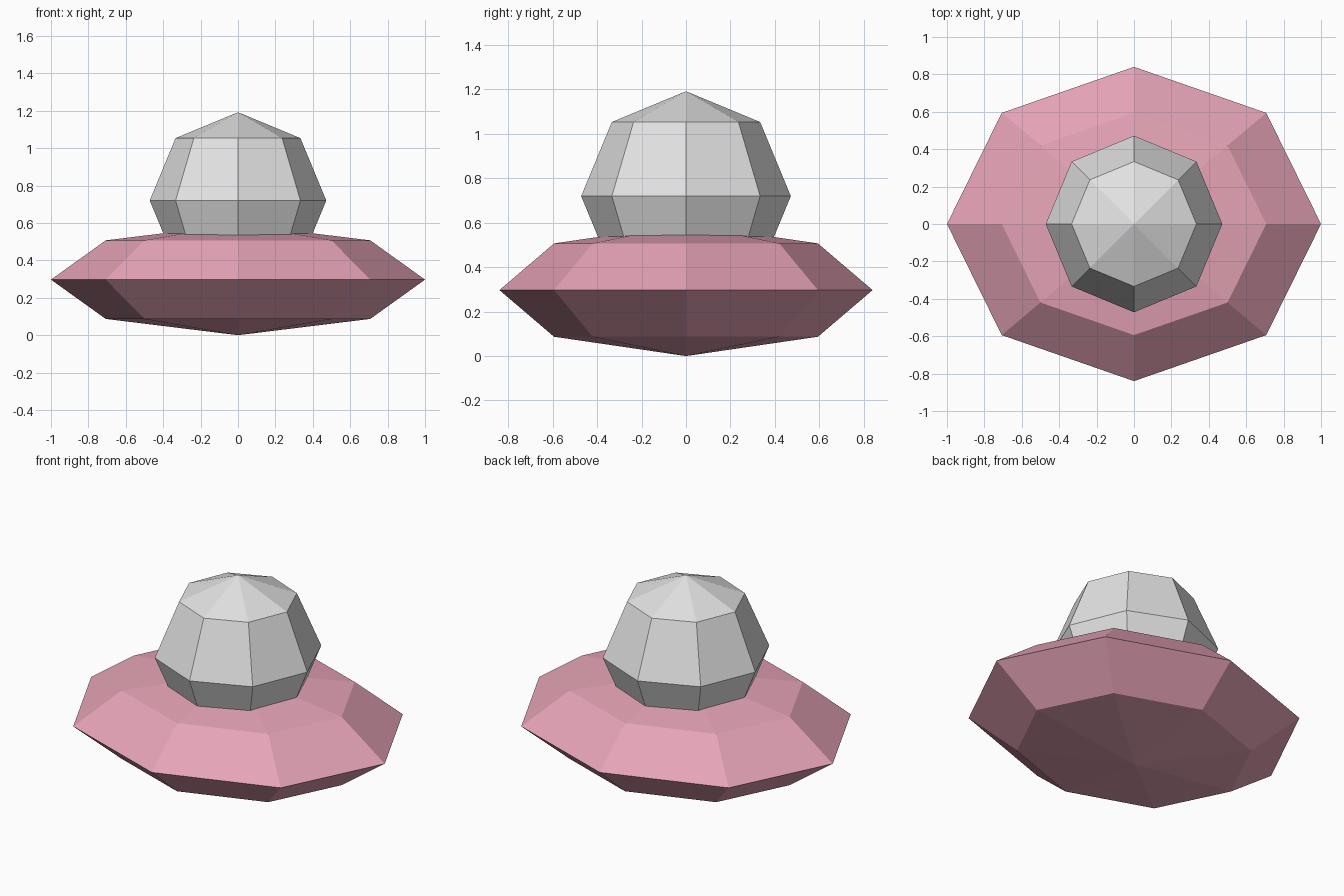
import bpy

if "Cube" in bpy.data.objects:
    bpy.data.objects.remove(bpy.data.objects["Cube"])


def material(name, rgb):
    mat = bpy.data.materials.new(name)
    mat.diffuse_color = (*rgb, 1.0)
    mat.use_nodes = True
    mat.node_tree.nodes["Principled BSDF"].inputs["Base Color"].default_value = mat.diffuse_color
    return mat


def faceted_ball(name, centre_z, radii, mat):
    # Eight-sided, four-band ball with a vertex on +x, scaled to its radii
    bpy.ops.mesh.primitive_uv_sphere_add(segments=8, ring_count=4, radius=1,
                                         location=(0, 0, centre_z))
    ob = bpy.context.object
    ob.name = name
    ob.scale = radii
    bpy.ops.object.transform_apply(location=False, rotation=False, scale=True)
    bpy.ops.object.shade_flat()
    ob.data.materials.append(mat)
    return ob


pink = material("pink", (0.79, 0.37, 0.47))
light_grey = material("light grey", (0.76, 0.76, 0.76))

# Flattened oval saucer body
faceted_ball("saucer_body", 0.297, (1.0, 0.84, 0.297), pink)
# Round dome sunk into the body
faceted_ball("dome", 0.72, (0.472, 0.472, 0.472), light_grey)
